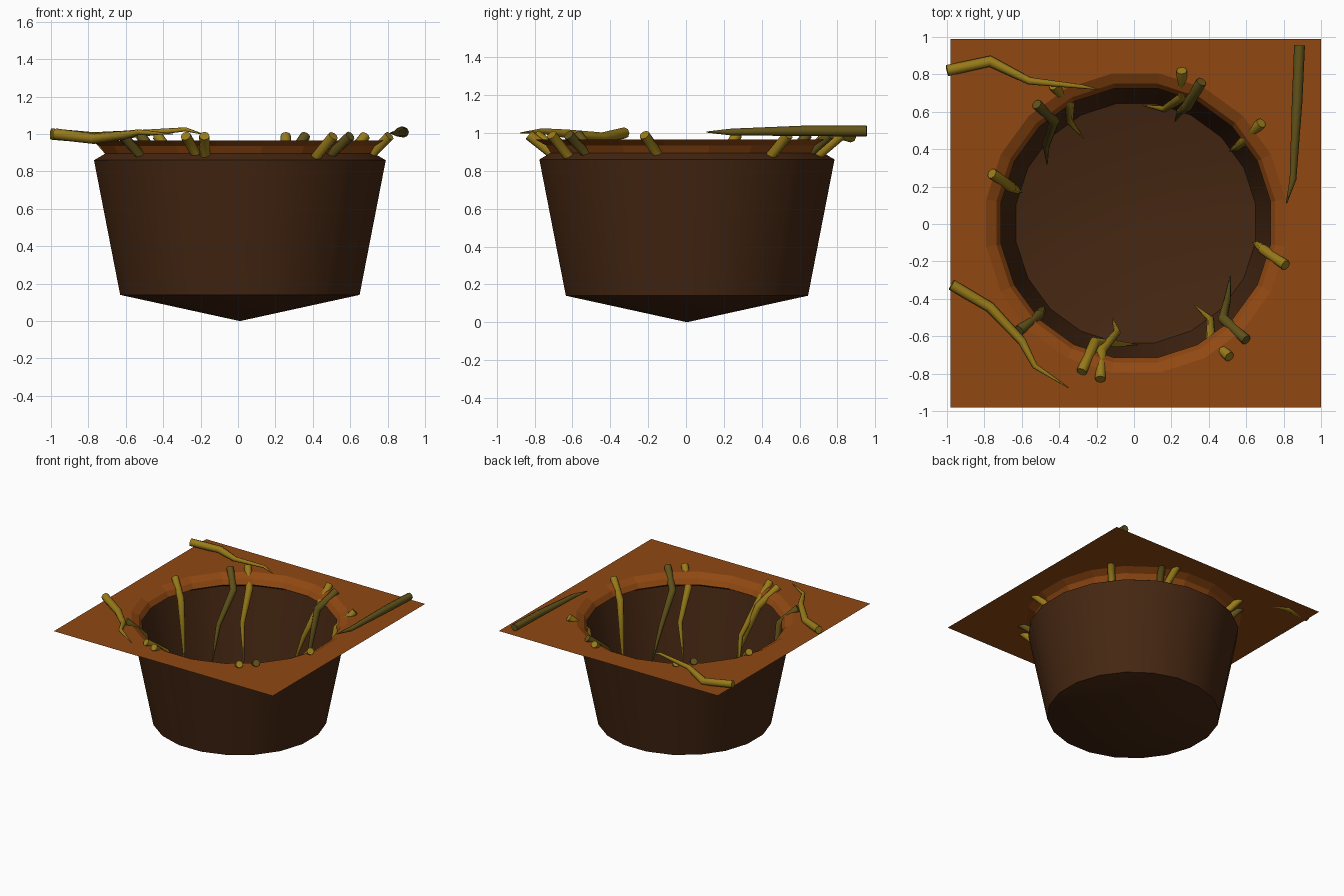
import bpy, bmesh, math

if "Cube" in bpy.data.objects:
    bpy.data.objects.remove(bpy.data.objects["Cube"])

SIDES = 20
CX = 0.01                                   # pit axis sits slightly off centre
K = 1 / math.cos(math.pi / SIDES)           # apothem -> vertex radius


def material(name, rgb):
    m = bpy.data.materials.new(name)
    m.diffuse_color = (*rgb, 1)
    m.use_nodes = True
    m.node_tree.nodes["Principled BSDF"].inputs["Base Color"].default_value = m.diffuse_color
    return m


SOIL = material("soil", (0.28, 0.065, 0.006))
DEEP = material("deep_soil", (0.06, 0.02, 0.006))
ROOT = material("root_light", (0.32, 0.2, 0.01))
DARK = material("root_dark", (0.12, 0.085, 0.01))


def finish(name, bm, mat, angle=None):
    me = bpy.data.meshes.new(name)
    bm.to_mesh(me)
    bm.free()
    ob = bpy.data.objects.new(name, me)
    bpy.context.collection.objects.link(ob)
    me.materials.append(mat)
    if angle:
        bpy.context.view_layer.objects.active = ob
        ob.select_set(True)
        bpy.ops.object.shade_smooth_by_angle(angle=angle)
        ob.select_set(False)
    return ob


def ring(bm, r, z):
    pts = [(i + 0.5) * math.tau / SIDES for i in range(SIDES)]
    return [bm.verts.new((CX + r * K * math.cos(a), 0.005 + r * K * math.sin(a), z)) for a in pts]


def skin(bm, profile, close_at=None):
    rings = [ring(bm, r, z) for r, z in profile]
    for a, b in zip(rings, rings[1:]):
        for i in range(SIDES):
            j = (i + 1) % SIDES
            bm.faces.new((a[i], a[j], b[j], b[i]))
    if close_at is not None:
        c = bm.verts.new((CX, 0.005, close_at))
        for i in range(SIDES):
            bm.faces.new((rings[-1][i], rings[-1][(i + 1) % SIDES], c))
    bmesh.ops.recalc_face_normals(bm, faces=bm.faces)
    bmesh.ops.reverse_faces(bm, faces=bm.faces)
    return rings


# Flat ground sheet with a round hole
bm = bmesh.new()
outer = [bm.verts.new((x, y, 0.965)) for x, y in
         [(-0.98, -0.98), (1, -0.98), (1, 0.99), (-0.98, 0.99)]]
edges = []
for loop in (outer, ring(bm, 0.80, 0.965)):
    edges += [bm.edges.new((loop[i], loop[(i + 1) % len(loop)])) for i in range(len(loop))]
bmesh.ops.triangle_fill(bm, edges=edges, use_beauty=True, use_dissolve=False, normal=(0, 0, 1))
finish("ground", bm, SOIL)

# Overhanging lip round the hole
bm = bmesh.new()
skin(bm, [(0.80, 0.965), (0.745, 0.935), (0.72, 0.895)])
finish("pit_lip", bm, SOIL)

# Pit wall with its shallow conical floor
bm = bmesh.new()
skin(bm, [(0.72, 0.895), (0.78, 0.86), (0.64, 0.14)], close_at=0.0)
finish("pit", bm, DEEP, math.radians(25))


# Tapered root following a path
def root(name, pts, radii, mat):
    cu = bpy.data.curves.new(name, 'CURVE')
    cu.dimensions = '3D'
    cu.bevel_depth = 1.0
    cu.bevel_resolution = 2
    cu.use_fill_caps = True
    sp = cu.splines.new('POLY')
    sp.points.add(len(pts) - 1)
    for p, co, r in zip(sp.points, pts, radii):
        p.co = (*co, 1)
        p.radius = r
    cu.materials.append(mat)
    ob = bpy.data.objects.new(name, cu)
    bpy.context.collection.objects.link(ob)


# Roots hanging into the pit: top-view path points, outer end first
hanging = [
    (ROOT, [(-.76, .27), (-.655, .195), (-.625, .18), (-.60, .17)]),
    (DARK, [(-.52, .64), (-.425, .55), (-.47, .42), (-.465, .32)]),
    (ROOT, [(-.43, .74), (-.345, .64), (-.345, .55), (-.27, .46)]),
    (ROOT, [(.255, .82), (.26, .68), (.165, .615), (.045, .635)]),
    (DARK, [(.36, .76), (.28, .625), (.245, .60), (.22, .55)]),
    (ROOT, [(.68, .54), (.585, .44), (.55, .41), (.51, .39)]),
    (ROOT, [(.81, -.22), (.69, -.135), (.66, -.11), (.635, -.10)]),
    (DARK, [(.60, -.62), (.475, -.505), (.50, -.40), (.515, -.28)]),
    (ROOT, [(.51, -.71), (.41, -.615), (.41, -.51), (.325, -.435)]),
    (ROOT, [(-.18, -.83), (-.175, -.68), (-.09, -.58), (-.115, -.505)]),
    (ROOT, [(-.28, -.79), (-.21, -.63), (-.10, -.64), (.02, -.645)]),
    (DARK, [(-.615, -.57), (-.505, -.485), (-.49, -.46), (-.48, -.435)]),
]
for n, (mat, path) in enumerate(hanging, 1):
    pts = [(x, y, z) for (x, y), z in zip(path, (0.99, 0.87, 0.62, 0.32))]
    root(f"hanging_root_{n}", pts, (0.028, 0.028, 0.019, 0.003), mat)

# Roots lying on the ground
root("ground_root_1", [(-1, .82, 1.0), (-.77, .87, .98), (-.56, .765, 1.0), (-.28, .735, 1.025), (-.19, .72, 1.0)],
     (.03, .03, .02, .011, .003), ROOT)
root("ground_root_2", [(-.975, -.325, 1.0), (-.77, -.445, .975), (-.6, -.625, .995), (-.53, -.76, 1.01), (-.35, -.875, 1.0)],
     (.03, .028, .023, .015, .003), ROOT)
root("ground_root_3", [(.885, .955, 1.01), (.872, .65, 1.012), (.85, .24, 1.005), (.815, .11, 1.005)],
     (.029, .028, .018, .003), DARK)
